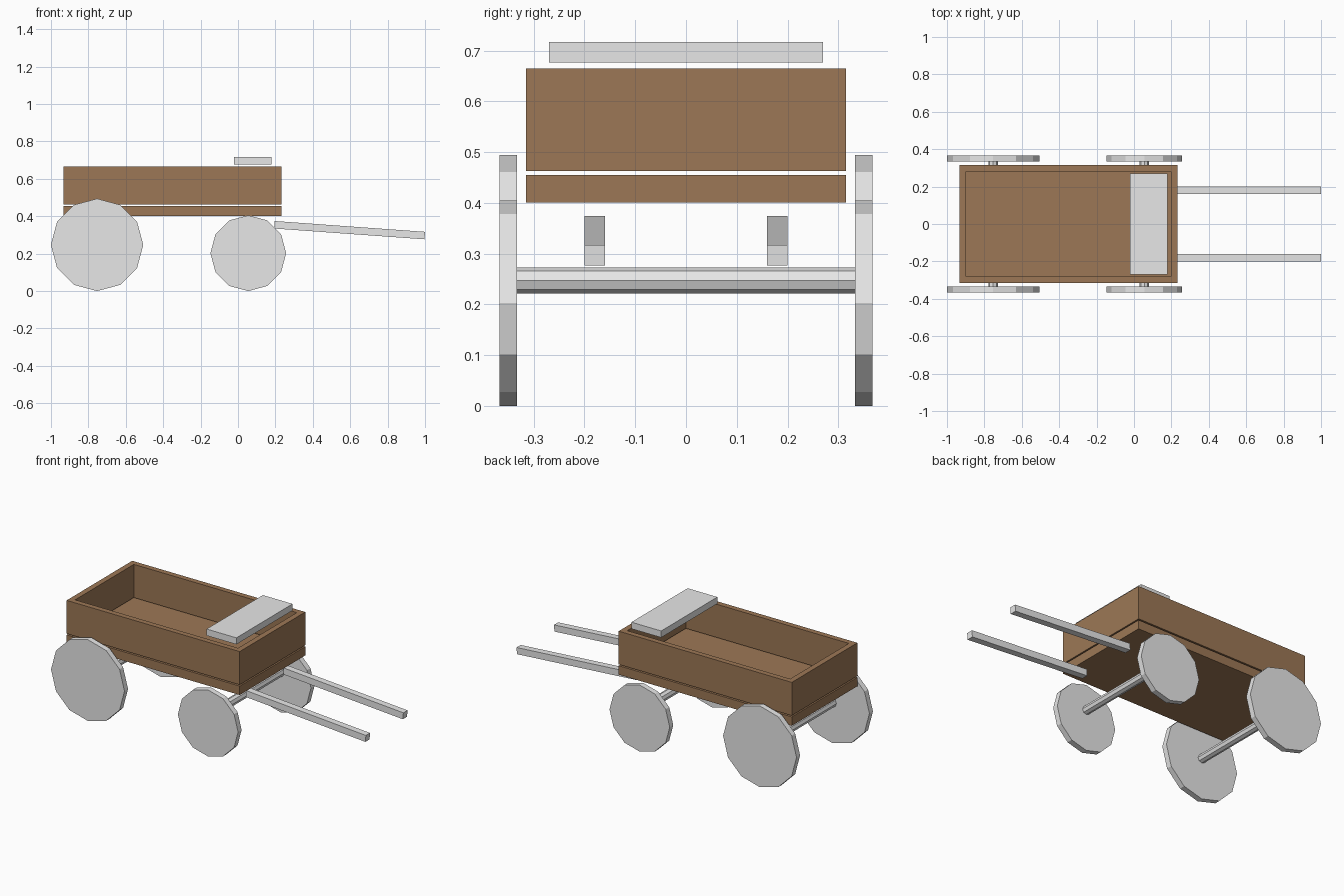
import bpy, bmesh, math
from mathutils import Matrix

if "Cube" in bpy.data.objects:
    bpy.data.objects.remove(bpy.data.objects["Cube"])


def material(name, rgb):
    m = bpy.data.materials.new(name)
    m.diffuse_color = (*rgb, 1)
    m.use_nodes = True
    m.node_tree.nodes["Principled BSDF"].inputs["Base Color"].default_value = m.diffuse_color
    return m


WOOD = material("brown wood", (0.335, 0.187, 0.092))
GREY = material("light grey", (0.8, 0.8, 0.8))


def finish(name, bm, mat):
    bmesh.ops.recalc_face_normals(bm, faces=bm.faces)
    me = bpy.data.meshes.new(name)
    bm.to_mesh(me)
    bm.free()
    me.materials.append(mat)
    ob = bpy.data.objects.new(name, me)
    bpy.context.collection.objects.link(ob)
    return ob


def box(name, centre, size, mat, pitch=0):
    bm = bmesh.new()
    bmesh.ops.create_cube(bm, size=1, matrix=Matrix.Translation(centre)
                          @ Matrix.Rotation(pitch, 4, 'Y')
                          @ Matrix.Diagonal((*size, 1)))
    return finish(name, bm, mat)


def rod(name, centre, radius, length, sides, mat):
    """Cylinder lying along y, with a corner pointing straight up."""
    bm = bmesh.new()
    bmesh.ops.create_cone(bm, cap_ends=True, segments=sides, radius1=radius,
                          radius2=radius, depth=length,
                          matrix=Matrix.Translation(centre)
                          @ Matrix.Rotation(math.pi / 2, 4, 'X'))
    return finish(name, bm, mat)


# Floor slab
box("cart_floor", (-0.35, 0, 0.428), (1.164, 0.63, 0.054), WOOD)

# Side walls: an open rectangular ring just above the floor
bm = bmesh.new()
rings = []
for hx, hy in ((0.582, 0.315), (0.548, 0.282)):
    for z in (0.463, 0.665):
        rings.append([bm.verts.new((-0.35 + sx * hx, sy * hy, z))
                      for sx, sy in ((-1, -1), (1, -1), (1, 1), (-1, 1))])
outer_low, outer_top, inner_low, inner_top = rings
for a, b in ((outer_low, outer_top), (outer_top, inner_top),
             (inner_top, inner_low), (inner_low, outer_low)):
    for i in range(4):
        j = (i + 1) % 4
        bm.faces.new((a[i], a[j], b[j], b[i]))
finish("cart_walls", bm, WOOD)

# Driver's bench
box("seat", (0.078, 0, 0.697), (0.2, 0.54, 0.04), GREY)

# Axles and wheels
for end, x, r in (("rear", -0.7535, 0.247), ("front", 0.055, 0.2025)):
    rod(end + "_axle", (x, 0, 0.2475), 0.0255, 0.68, 8, GREY)
    for side, s in (("left", 1), ("right", -1)):
        rod(f"{end}_{side}_wheel", (x, s * 0.35, r), r, 0.034, 12, GREY)

# Draught shafts, sloping down toward the front
for side, s in (("left", 1), ("right", -1)):
    box(side + "_shaft", (0.5965, s * 0.18, 0.3255), (0.806, 0.04, 0.04), GREY,
        math.radians(4.1))
